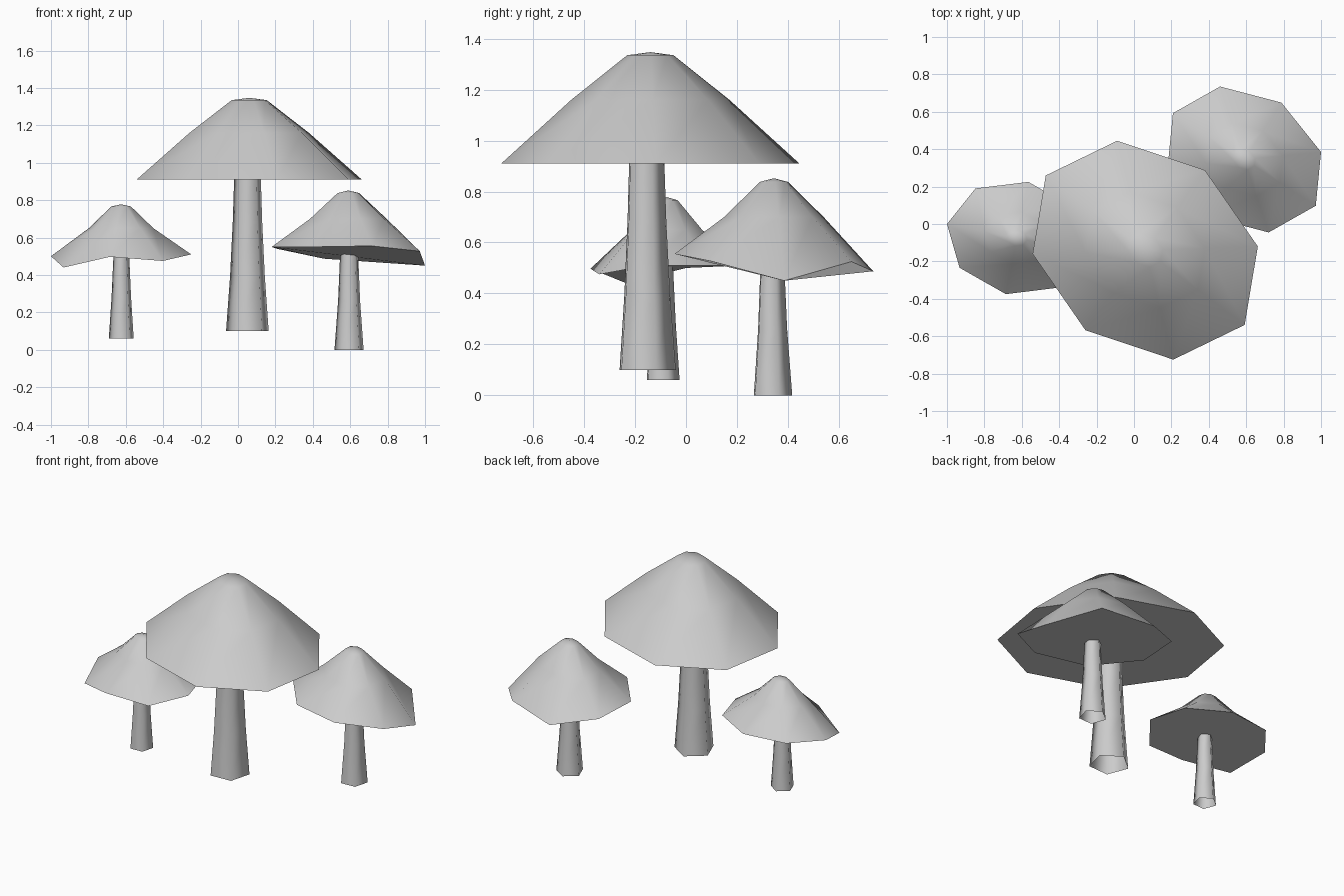
import bpy, bmesh
from math import sin, cos, tau, radians

if "Cube" in bpy.data.objects:
    bpy.data.objects.remove(bpy.data.objects["Cube"])


def finish(name, bm):
    bmesh.ops.recalc_face_normals(bm, faces=bm.faces)
    mesh = bpy.data.meshes.new(name)
    bm.to_mesh(mesh)
    bm.free()
    obj = bpy.data.objects.new(name, mesh)
    bpy.context.collection.objects.link(obj)
    return obj


def bridge(bm, a, b):
    n = len(a)
    for i in range(n):
        bm.faces.new((a[i], a[(i + 1) % n], b[(i + 1) % n], b[i])).smooth = True


def make_cap(name, centre, a, b, rim_z, rings, apex_z):
    """Eight-sided skewed dome; a and b are the rim's half axes."""
    bm = bmesh.new()

    def ring(scale, heights):
        verts = []
        for k in range(8):
            c, s = cos(tau * k / 8) * scale, sin(tau * k / 8) * scale
            verts.append(bm.verts.new((centre[0] + a[0] * c + b[0] * s,
                                       centre[1] + a[1] * c + b[1] * s,
                                       heights[k])))
        return verts

    rim = ring(1, rim_z)
    prev = rim
    for scale, z in rings:
        cur = ring(scale, [z] * 8)
        bridge(bm, prev, cur)
        prev = cur
    apex = bm.verts.new((*centre, apex_z))
    for k in range(8):
        bm.faces.new((prev[k], prev[(k + 1) % 8], apex)).smooth = True
    # flat underside with a crisp rim
    under = bm.faces.new(rim[::-1])
    for e in under.edges:
        e.smooth = False
    return finish(name, bm)


def make_stem(name, centre, profile):
    """Five-sided tapering tube, open at the foot."""
    bm = bmesh.new()
    prev = None
    for r, z in profile:
        cur = []
        for k in range(5):
            t = radians(21) + tau * k / 5
            cur.append(bm.verts.new((centre[0] + r * cos(t), centre[1] + r * sin(t), z)))
        if prev:
            bridge(bm, prev, cur)
        prev = cur
    return finish(name, bm)


# Tall middle mushroom
make_cap("large_cap", (0.06, -0.14), (0.602, 0.02), (-0.15, 0.585), [0.91] * 8,
         [(0.53, 1.16), (0.155, 1.335)], 1.347)
make_stem("large_stem", (0.052, -0.16),
          [(0.12, 0.10), (0.098, 0.39), (0.083, 0.68), (0.075, 0.92)])

# Right mushroom with a wavy rim
make_cap("right_cap", (0.59, 0.345), (0.41, 0.04), (-0.13, 0.39),
         [0.45, 0.525, 0.487, 0.54, 0.55, 0.55, 0.555, 0.527],
         [(0.5, 0.70), (0.14, 0.838)], 0.852)
make_stem("right_stem", (0.595, 0.335),
          [(0.082, 0.0), (0.062, 0.26), (0.05, 0.53)])

# Small left mushroom with a wavy rim
make_cap("left_cap", (-0.625, -0.075), (0.375, -0.075), (0.06, 0.30),
         [0.51, 0.51, 0.51, 0.51, 0.50, 0.44, 0.497, 0.475],
         [(0.46, 0.65), (0.14, 0.766)], 0.778)
make_stem("left_stem", (-0.623, -0.095),
          [(0.07, 0.06), (0.055, 0.28), (0.044, 0.51)])
